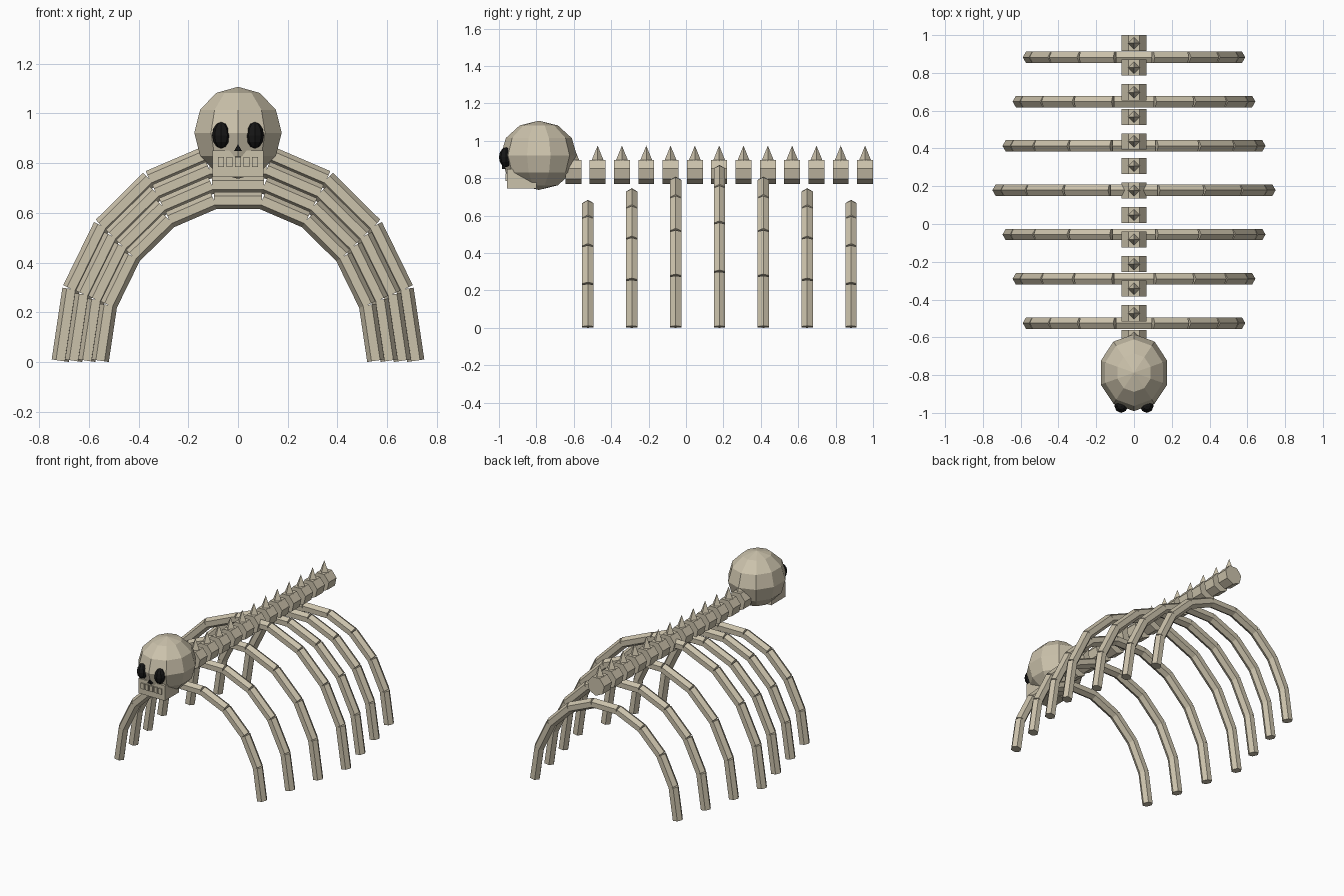
import bpy, bmesh, math
from mathutils import Vector, Matrix

if "Cube" in bpy.data.objects:
    bpy.data.objects.remove(bpy.data.objects["Cube"])


def material(name, rgb):
    m = bpy.data.materials.new(name)
    m.diffuse_color = (*rgb, 1)
    m.use_nodes = True
    m.node_tree.nodes["Principled BSDF"].inputs["Base Color"].default_value = m.diffuse_color
    return m


bone = material("bone", (0.60, 0.54, 0.41))
black = material("socket black", (0.008, 0.008, 0.008))


def finish(bm, name, mat):
    bmesh.ops.recalc_face_normals(bm, faces=bm.faces)
    me = bpy.data.meshes.new(name)
    bm.to_mesh(me)
    bm.free()
    me.materials.append(mat)
    ob = bpy.data.objects.new(name, me)
    bpy.context.collection.objects.link(ob)
    return ob


def prism(bm, a, b, r, n, up, pointed=False):
    """n-sided prism or spike from a to b with its first corner towards 'up'."""
    a, b = Vector(a), Vector(b)
    axis = (b - a).normalized()
    up = Vector(up)
    up = (up - axis * up.dot(axis)).normalized()
    side = axis.cross(up)
    ring = [(up * math.cos(t) + side * math.sin(t)) * r
            for t in (math.tau * i / n for i in range(n))]
    low = [bm.verts.new(a + p) for p in ring]
    bm.faces.new(low)
    if pointed:
        tip = bm.verts.new(b)
        for i in range(n):
            bm.faces.new((low[i], low[(i + 1) % n], tip))
    else:
        high = [bm.verts.new(b + p) for p in ring]
        bm.faces.new(high)
        for i in range(n):
            j = (i + 1) % n
            bm.faces.new((low[i], low[j], high[j], high[i]))


def ball(name, centre, scale, segments, rings, mat):
    bm = bmesh.new()
    bmesh.ops.create_uvsphere(bm, u_segments=segments, v_segments=rings, radius=1)
    # turn so that a corner points to the front
    a = max(bm.verts, key=lambda v: (round(v.co.xy.length, 4), v.co.y)).co
    bm.transform(Matrix.Rotation(math.pi / 2 - math.atan2(a.y, a.x), 4, 'Z'))
    bm.transform(Matrix.Translation(centre) @ Matrix.Diagonal((*scale, 1)))
    return finish(bm, name, mat)


def box(bm, lo, hi):
    lo, hi = Vector(lo), Vector(hi)
    m = Matrix.Translation((lo + hi) / 2) @ Matrix.Diagonal((*(hi - lo), 1))
    bmesh.ops.create_cube(bm, size=1, matrix=m)


# Ribs: half-ellipse arches, each of nine straight six-sided bones
for i in range(-3, 4):
    rx = 0.715 - 0.0535 * abs(i)
    rz = rx * 1.18
    y = 0.179 + 0.2345 * i
    pts = [Vector((rx * math.cos(math.radians(20 * k)), y,
                   0.005 + rz * math.sin(math.radians(20 * k)))) for k in range(10)]
    bm = bmesh.new()
    for p, q in zip(pts, pts[1:]):
        mid = (p + q) / 2
        prism(bm, p, q, 0.035, 6, (mid.x, 0, mid.z))
    finish(bm, f"rib_{i + 4}", bone)

# Spine: seven-sided vertebrae, flat on top, each with a four-sided spike
for k in range(13):
    y = 0.9575 - 0.13 * k
    bm = bmesh.new()
    prism(bm, (0, y - 0.0425, 0.837), (0, y + 0.0425, 0.837), 0.067, 7, (0, 0, -1))
    prism(bm, (0, y, 0.893), (0, y, 0.974), 0.033, 4, (0, 1, 0), pointed=True)
    finish(bm, f"vertebra_{k + 1}", bone)

# Skull
ball("skull", (0, -0.787, 0.922), (0.185, 0.2035, 0.185), 10, 6, bone)

# Jaw with a row of teeth
bm = bmesh.new()
box(bm, (-0.102, -0.957, 0.745), (0.102, -0.80, 0.85))
finish(bm, "jaw", bone)
bm = bmesh.new()
for i in range(5):
    x = (i - 2) * 0.034
    box(bm, (x - 0.012, -0.965, 0.785), (x + 0.012, -0.95, 0.825))
finish(bm, "teeth", bone)

# Eye sockets and nose
for s, side in ((-1, "left"), (1, "right")):
    ball(f"eye_socket_{side}", (s * 0.068, -0.963, 0.912), (0.036, 0.037, 0.053), 8, 6, black)
bm = bmesh.new()
prism(bm, (0, -0.95, 0.858), (0, -0.985, 0.858), 0.018, 3, (0, 0, 1))
finish(bm, "nose_hole", black)
